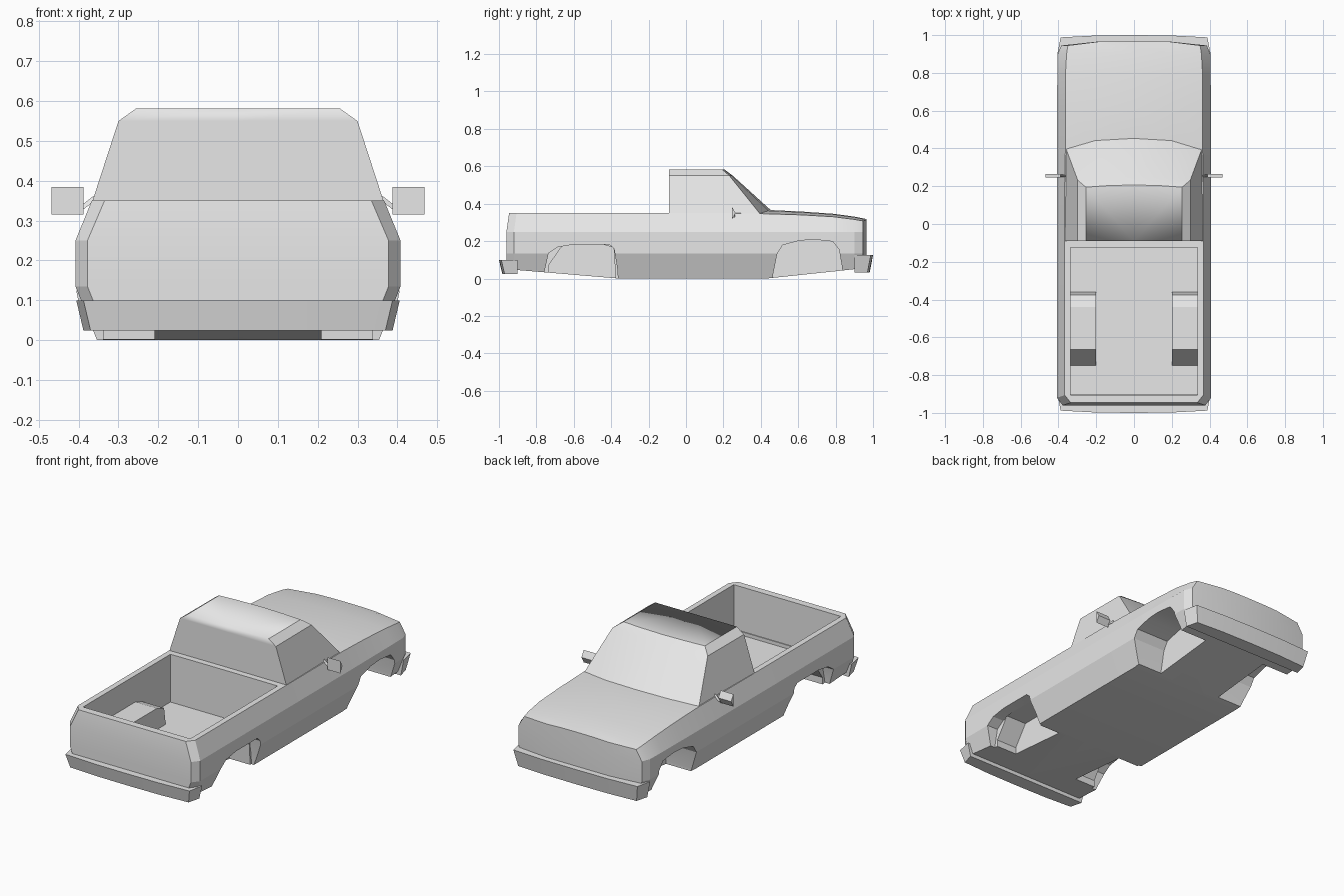
import bpy
import bmesh
from math import radians

cube = bpy.data.objects.get("Cube")
if cube:
    bpy.data.objects.remove(cube)

paint = bpy.data.materials.new("light_grey")
paint.use_nodes = True
paint.diffuse_color = (0.8, 0.8, 0.8, 1)
bsdf = next(n for n in paint.node_tree.nodes if n.type == "BSDF_PRINCIPLED")
bsdf.inputs["Base Color"].default_value = (0.8, 0.8, 0.8, 1)


def make(name, verts, faces):
    bm = bmesh.new()
    vs = [bm.verts.new(v) for v in verts]
    for f in faces:
        bm.faces.new([vs[i] for i in f])
    bmesh.ops.recalc_face_normals(bm, faces=bm.faces)
    mesh = bpy.data.meshes.new(name)
    bm.to_mesh(mesh)
    bm.free()
    mesh.materials.append(paint)
    obj = bpy.data.objects.new(name, mesh)
    bpy.context.collection.objects.link(obj)
    return obj


def loft(name, halves, slices):
    """Skin half rings, mirrored in x; their first and last points lie on x = 0.
    Each slice (a, b) closes both ends between levels a and b of the half ring."""
    n = len(halves[0])
    size = 2 * n - 2
    verts, faces = [], []
    for half in halves:
        verts += half + [(-x, y, z) for x, y, z in half[-2:0:-1]]
    for r in range(len(halves) - 1):
        for i in range(size):
            j = (i + 1) % size
            a, b = r * size, (r + 1) * size
            faces.append((a + i, a + j, b + j, b + i))
    for base in (0, (len(halves) - 1) * size):
        for a, b in slices:
            right = list(range(a, b + 1))
            left = [size - i for i in reversed(right) if 0 < i < n - 1]
            faces.append([base + i for i in right + left])
    return make(name, verts, faces)


def prism(name, profile, x0, x1):
    """Extrude a (y, z) profile along x."""
    n = len(profile)
    verts = [(x, y, z) for x in (x0, x1) for y, z in profile]
    faces = [tuple(range(n)), tuple(range(n, 2 * n))]
    faces += [(i, (i + 1) % n, n + (i + 1) % n, n + i) for i in range(n)]
    return make(name, verts, faces)


def cut(obj, cutter):
    cutter.hide_render = True
    mod = obj.modifiers.new("cut", "BOOLEAN")
    mod.operation = "DIFFERENCE"
    mod.solver = "EXACT"
    mod.object = cutter
    bpy.context.view_layer.objects.active = obj
    bpy.ops.object.modifier_apply(modifier=mod.name)
    bpy.data.objects.remove(cutter)


# Body: cross-sections from tail to nose
# y, bottom z, side x, shoulder x, shoulder z, crown z, shoulder y shift
stations = [
    (-0.96, 0.05, 0.378, 0.335, 0.35, 0.35, 0.014),
    (-0.92, 0.047, 0.408, 0.367, 0.35, 0.35, 0.014),
    (-0.36, 0.0, 0.408, 0.367, 0.35, 0.35, 0),
    (0.2, 0.0, 0.408, 0.367, 0.35, 0.352, 0),
    (0.43, 0.0, 0.408, 0.363, 0.346, 0.367, 0),
    (0.62, 0.02, 0.407, 0.363, 0.34, 0.358, 0),
    (0.79, 0.038, 0.406, 0.363, 0.33, 0.346, 0),
    (0.9, 0.05, 0.404, 0.357, 0.316, 0.331, 0),
    (0.945, 0.052, 0.385, 0.35, 0.308, 0.322, 0),
    (0.965, 0.052, 0.2, 0.19, 0.314, 0.318, 0),
]
rings = []
for y, low, side, sx, sz, crown, shift in stations:
    sill = side - 0.4 * (0.135 - low)
    rings.append([
        (0, y, low), (sill, y, low), (side, y, 0.135), (side, y, 0.25),
        (sx, y + shift, sz), (sx * 0.55, y + shift, sz + (crown - sz) * 0.8),
        (0, y + shift, crown)])
body = loft("body", rings, [(0, 2), (2, 3), (3, 6)])

# Load bed with raised wheel housings
bed = prism("bed_cutter", [(-0.905, 0.08), (-0.125, 0.08), (-0.125, 0.5), (-0.905, 0.5)],
            -0.335, 0.335)
housing = [(-0.36, 0), (-0.36, 0.08), (-0.375, 0.178), (-0.44, 0.2),
           (-0.665, 0.2), (-0.75, 0.08), (-0.75, 0)]
for s in (-1, 1):
    cut(bed, prism("housing_cutter", housing, s * 0.2, s * 0.4))
cut(body, bed)

# Wheel arches
rear_arch = [(-0.36, -0.05), (-0.368, 0.06), (-0.385, 0.16), (-0.41, 0.182), (-0.6, 0.182),
             (-0.687, 0.168), (-0.735, 0.135), (-0.757, 0.035), (-0.757, -0.05)]
rear_well = [(-0.372, -0.05), (-0.387, 0.165), (-0.45, 0.184), (-0.655, 0.184),
             (-0.735, 0.07), (-0.735, -0.05)]
front_arch = [(0.463, -0.05), (0.465, 0.02), (0.488, 0.133), (0.516, 0.178), (0.607, 0.203),
              (0.69, 0.208), (0.784, 0.198), (0.818, 0.155), (0.835, 0.06), (0.84, -0.05)]
for s in (-1, 1):
    cut(body, prism("arch_cutter", rear_arch, s * 0.339, s * 0.5))
    cut(body, prism("well_cutter", rear_well, s * 0.21, s * 0.345))
    cut(body, prism("arch_cutter", front_arch, s * 0.2, s * 0.5))

# Cab: rings from the waist up to the roof
cab = loft("cab", [
    [(0, -0.09, 0.335), (0.37, -0.09, 0.335), (0.362, 0.405, 0.335),
     (0.2, 0.455, 0.35), (0, 0.465, 0.355)],
    [(0, -0.09, 0.55), (0.3, -0.09, 0.55), (0.298, 0.232, 0.55),
     (0.16, 0.245, 0.55), (0, 0.25, 0.55)],
    [(0, -0.09, 0.582), (0.255, -0.09, 0.582), (0.255, 0.195, 0.582),
     (0.14, 0.203, 0.582), (0, 0.207, 0.582)],
], [(0, 4)])

# Bumpers
bumpers = []
for name, s, low, high in (("rear_bumper", -1, 0.024, 0.1), ("front_bumper", 1, 0.032, 0.125)):
    bumpers.append(loft(name, [
        [(0, s * 0.9, z), (0.406 - t, s * 0.9, z), (0.388 - t, s * (0.988 - t), z),
         (0.2, s * (0.998 - t), z), (0, s * (1.0 - t), z)]
        for z, t in ((low, 0.018), (high, 0))], [(0, 4)]))

# Door mirrors on short stalks
mirrors = []
for s, side in ((-1, "right"), (1, "left")):
    mirrors.append(prism(side + "_mirror", [(0.245, 0.315), (0.265, 0.35), (0.245, 0.385)],
                         s * 0.388, s * 0.468))
    stalk = [(x * s, y, z) for x, z in ((0.36, 0.35), (0.392, 0.325))
             for y, z in ((0.25, z), (0.262, z), (0.256, z + 0.014))]
    mirrors.append(make(side + "_mirror_stalk", stalk,
                        [(0, 1, 2), (3, 4, 5), (0, 1, 4, 3), (1, 2, 5, 4), (2, 0, 3, 5)]))

# Shading: crisp body lines, soft hood, roof blended into the back wall
bpy.ops.object.select_all(action="DESELECT")
for obj in [body, cab] + bumpers + mirrors:
    obj.select_set(True)
bpy.context.view_layer.objects.active = body
bpy.ops.object.shade_smooth_by_angle(angle=radians(15))
for edge in cab.data.edges:
    if all(cab.data.vertices[i].co.y < -0.08 and cab.data.vertices[i].co.z > 0.57
           for i in edge.vertices):
        edge.use_edge_sharp = False
